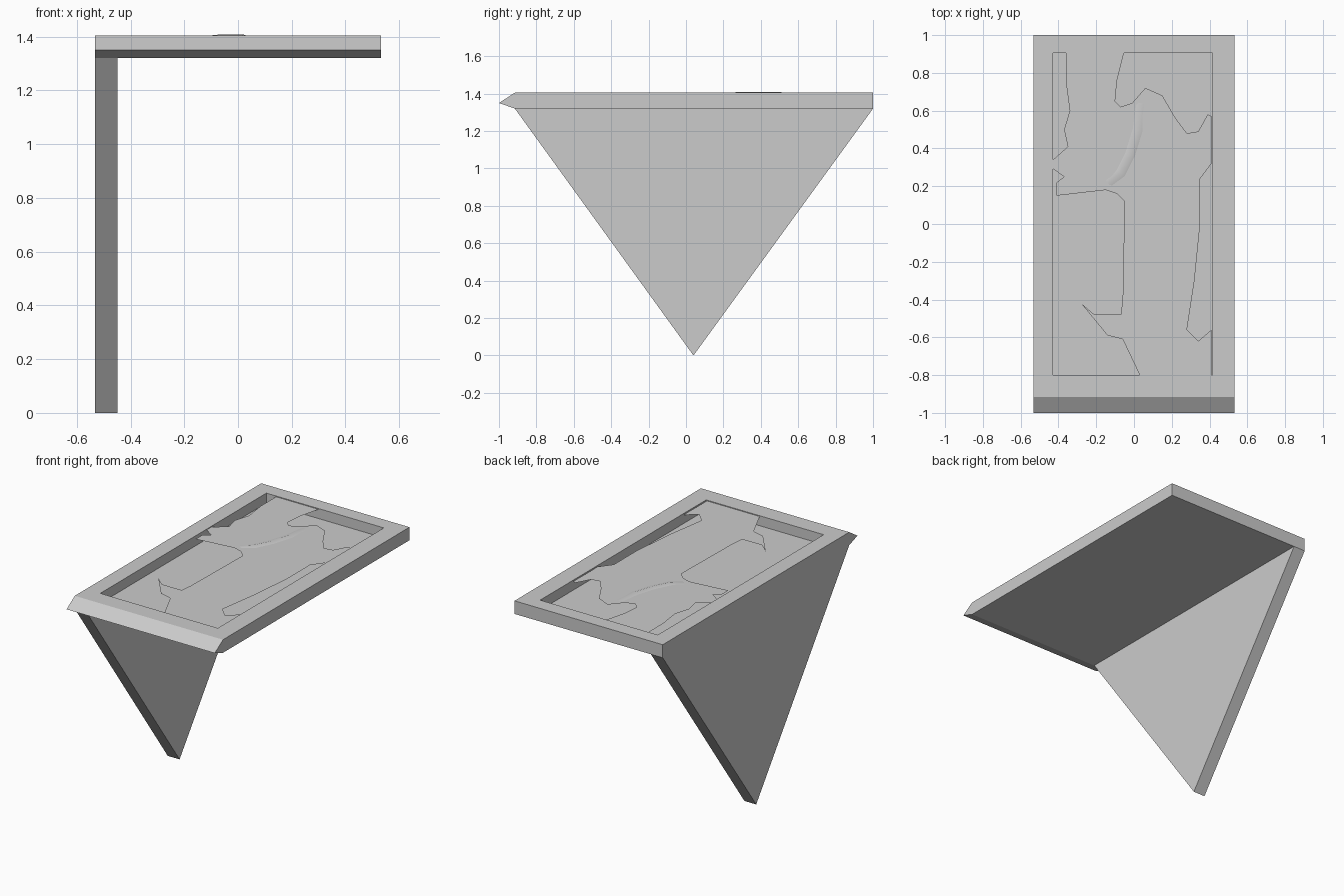
import bpy
import bmesh
from mathutils import Vector

cube = bpy.data.objects.get("Cube")
if cube:
    bpy.data.objects.remove(cube, do_unlink=True)

grey = bpy.data.materials.new("plain grey")
grey.use_nodes = True
grey.diffuse_color = (0.6, 0.6, 0.6, 1)
grey.node_tree.nodes["Principled BSDF"].inputs["Base Color"].default_value = (0.6, 0.6, 0.6, 1)

HALF_W = 0.533
FLOOR, RELIEF, BOTTOM, TOP = 1.34, 1.40, 1.32, 1.405


def add_object(name, bm):
    bmesh.ops.recalc_face_normals(bm, faces=bm.faces)
    mesh = bpy.data.meshes.new(name)
    bm.to_mesh(mesh)
    bm.free()
    mesh.materials.append(grey)
    obj = bpy.data.objects.new(name, mesh)
    bpy.context.collection.objects.link(obj)
    return obj


def side_prism(profile, x0, x1):
    """Extrude a (y, z) profile along x."""
    bm = bmesh.new()
    face = bm.faces.new([bm.verts.new((x0, y, z)) for y, z in profile])
    ext = bmesh.ops.extrude_face_region(bm, geom=[face])["geom"]
    verts = [g for g in ext if isinstance(g, bmesh.types.BMVert)]
    bmesh.ops.translate(bm, verts=verts, vec=(x1 - x0, 0, 0))
    bmesh.ops.recalc_face_normals(bm, faces=bm.faces)
    return bm


# Tray: slab with a pointed front lip and a rectangular recess
bm = side_prism([(-1, 1.35), (-0.915, TOP), (1, TOP), (1, BOTTOM), (-0.915, BOTTOM)],
                -HALF_W, HALF_W)
top = max(bm.faces, key=lambda f: f.calc_center_median().z)
bmesh.ops.inset_individual(bm, faces=[top], thickness=0.1)
for v in top.verts:
    v.co.x = 0.415 if v.co.x > 0 else -0.43
    v.co.y = 0.905 if v.co.y > 0 else -0.8
ext = bmesh.ops.extrude_discrete_faces(bm, faces=[top])["faces"][0]
bmesh.ops.translate(bm, verts=ext.verts, vec=(0, 0, FLOOR - TOP))
add_object("tray", bm)

# Triangular support panel under the left-hand edge of the front view
add_object("support_panel",
           side_prism([(-0.915, BOTTOM), (1, BOTTOM), (0.04, 0)], -HALF_W, -0.448))

# Raised relief inside the recess, with sloping sides
outline = [
    (-0.36, 0.92), (-0.05, 0.92), (-0.09, 0.76), (-0.10, 0.65), (-0.07, 0.62),
    (-0.01, 0.64), (0.06, 0.72), (0.15, 0.68), (0.22, 0.56), (0.28, 0.48),
    (0.34, 0.49), (0.39, 0.58), (0.41, 0.57), (0.41, 0.32), (0.35, 0.24),
    (0.35, 0), (0.32, -0.3), (0.28, -0.56), (0.34, -0.62), (0.41, -0.56),
    (0.41, -0.82), (0.04, -0.82), (-0.06, -0.61), (-0.14, -0.59), (-0.28, -0.42),
    (-0.21, -0.48), (-0.07, -0.48), (-0.06, -0.4), (-0.05, 0.12), (-0.09, 0.16),
    (-0.15, 0.18), (-0.41, 0.15), (-0.41, 0.22), (-0.37, 0.25), (-0.44, 0.3),
    (-0.44, 0.33), (-0.35, 0.41), (-0.37, 0.5), (-0.34, 0.6), (-0.36, 0.75),
]
bm = bmesh.new()
face = bm.faces.new([bm.verts.new((x, y, FLOOR)) for x, y in reversed(outline)])
if face.normal.z < 0:
    face.normal_flip()
face.normal_update()
bmesh.ops.inset_region(bm, faces=[face], thickness=0.014, use_even_offset=False)
for v in face.verts:
    v.co.z = RELIEF
bmesh.ops.triangulate(bm, faces=[face])
add_object("raised_relief", bm)

# Soft crease across the relief, as a low tapered ridge strip
path = [Vector(p) for p in [(0.04, 0.64, 0), (0.02, 0.5, 0), (-0.02, 0.37, 0),
                            (-0.07, 0.27, 0), (-0.14, 0.22, 0)]]
bm = bmesh.new()
rows = []
for i, p in enumerate(path):
    along = (path[min(i + 1, len(path) - 1)] - path[max(i - 1, 0)]).normalized()
    side = Vector((-along.y, along.x, 0)) * 0.03
    lift = 0.008 if 0 < i < len(path) - 1 else 0.001
    rows.append([bm.verts.new(p + side * s + Vector((0, 0, RELIEF + h)))
                 for s, h in ((-1, -0.001), (0, lift), (1, -0.001))])
for a, b in zip(rows, rows[1:]):
    for j in range(2):
        bm.faces.new((a[j], a[j + 1], b[j + 1], b[j]))
ridge = add_object("relief_crease", bm)
for poly in ridge.data.polygons:
    poly.use_smooth = True
